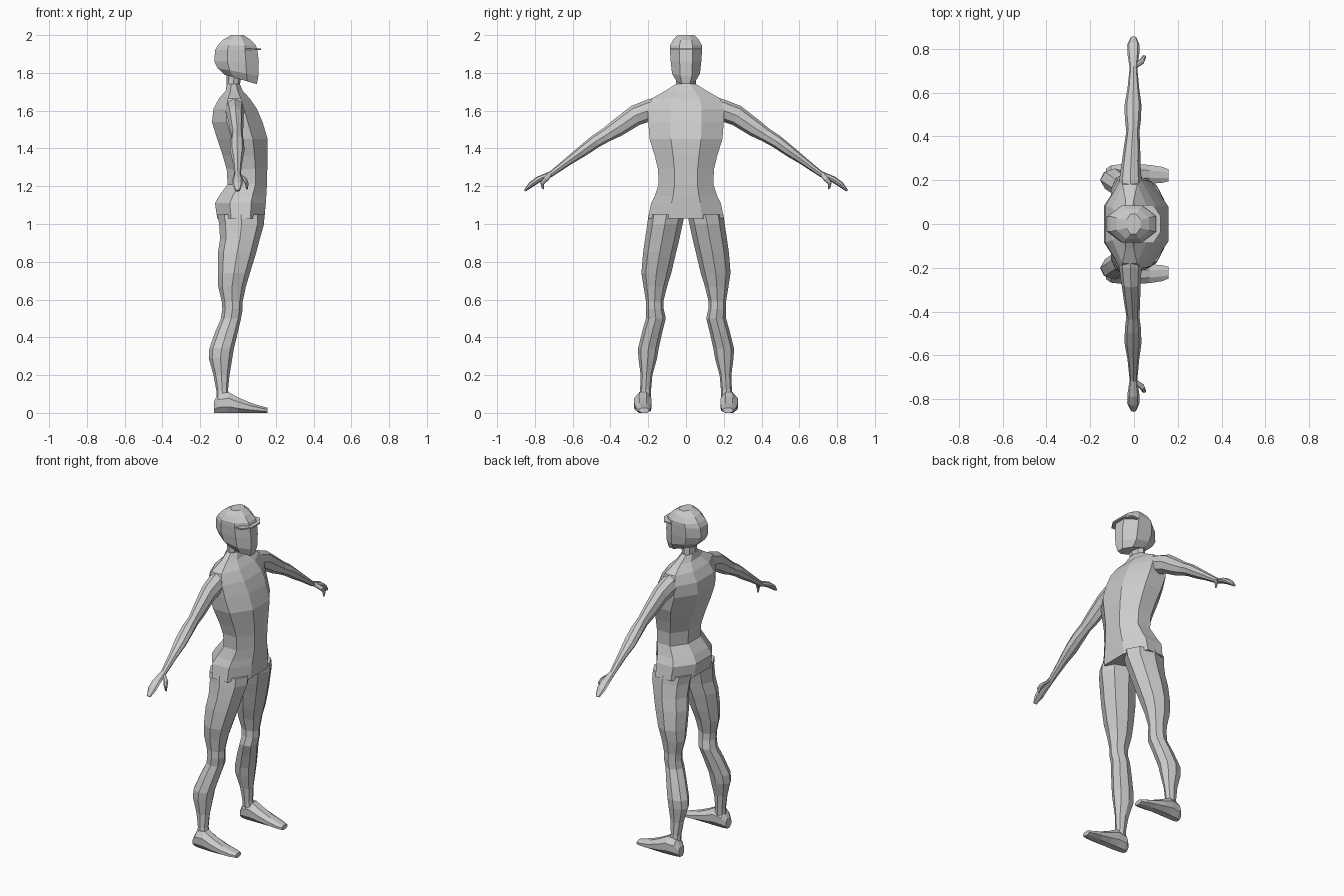
import bpy, bmesh, math
from mathutils import Vector

skin = bpy.data.materials.new("plain grey")
skin.diffuse_color = (0.6, 0.6, 0.6, 1)

ANGLES = [i * math.pi / 4 for i in range(8)]
ROUND = [(math.cos(a), math.sin(a)) for a in ANGLES]            # corner points on the axes
BLOCK = [(math.cos(a + math.pi / 8) / .924, math.sin(a + math.pi / 8) / .924) for a in ANGLES]


def loft(name, rings, section=ROUND, mirror=False):
    """Skin a tube through rings given as (centre, half axis u, half axis v)."""
    bm = bmesh.new()
    loops = [[bm.verts.new(Vector(c) + Vector(u) * a + Vector(v) * b) for a, b in section]
             for c, u, v in rings]
    n = len(section)
    for lo, hi in zip(loops, loops[1:]):
        for i in range(n):
            bm.faces.new((lo[i], lo[(i + 1) % n], hi[(i + 1) % n], hi[i]))
    bm.faces.new(loops[0][::-1])
    bm.faces.new(loops[-1])
    bmesh.ops.recalc_face_normals(bm, faces=bm.faces)
    mesh = bpy.data.meshes.new(name)
    bm.to_mesh(mesh)
    bm.free()
    mesh.materials.append(skin)
    obj = bpy.data.objects.new(name, mesh)
    bpy.context.collection.objects.link(obj)
    if mirror:
        mod = obj.modifiers.new("Mirror", 'MIRROR')
        mod.use_axis = (False, True, False)
    return obj


def level(z, x0, x1, y0, y1, tilt=0):
    """Horizontal ring from its x and y limits; tilt lowers the front."""
    return (((x0 + x1) / 2, (y0 + y1) / 2, z), ((x1 - x0) / 2, 0, -tilt), (0, (y1 - y0) / 2, 0))


# Torso: z, back x, front x, half width
torso = [(1.03, -.11, .14, .2), (1.11, -.122, .147, .185), (1.15, -.1, .15, .165),
         (1.21, -.055, .153, .145), (1.29, -.06, .155, .148), (1.36, -.08, .157, .165),
         (1.45, -.11, .157, .193), (1.54, -.138, .13, .2), (1.61, -.13, .1, .2),
         (1.665, -.1, .062, .18), (1.705, -.065, .025, .11), (1.74, -.058, .01, .055)]
loft("torso", [level(z, b, f, -w, w) for z, b, f, w in torso], BLOCK)
loft("neck", [level(1.70, -.065, .02, -.065, .065), level(1.74, -.06, .01, -.053, .053),
              level(1.84, -.06, .03, -.05, .05)])

# Legs: z, back x, front x, inner y, outer y
leg = [(1.05, -.11, .14, .008, .198), (1.0, -.1, .138, .018, .205), (.92, -.095, .115, .035, .217),
       (.85, -.106, .097, .052, .227), (.74, -.106, .063, .078, .236), (.67, -.105, .042, .1, .225),
       (.59, -.086, .025, .12, .212), (.55, -.083, .025, .118, .213), (.5, -.09, .016, .107, .212),
       (.43, -.12, .0, .125, .232), (.34, -.152, -.022, .145, .254), (.29, -.155, -.03, .153, .252),
       (.2, -.13, -.045, .178, .24), (.12, -.115, -.053, .185, .243), (.06, -.115, -.04, .187, .255)]
loft("leg", [level(*r) for r in leg], ROUND, True)

# Feet: x, inner y, outer y, top z
foot = [(-.128, .2, .252, .06), (-.105, .185, .268, .1), (-.05, .182, .274, .11),
        (.0, .183, .275, .082), (.07, .185, .27, .052), (.125, .187, .262, .035), (.157, .195, .25, .027)]
loft("foot", [((x, (a + b) / 2, h / 2), (0, (b - a) / 2, 0), (0, 0, h / 2))
              for x, a, b, h in foot], BLOCK, True)

# Arms and hands: top (y, z), bottom (y, z), back x, front x
arm = [((.1, 1.685), (.14, 1.53), -.07, .03), ((.2, 1.66), (.2, 1.54), -.068, .035),
       ((.29, 1.625), (.245, 1.525), -.058, .03), ((.38, 1.555), (.34, 1.468), -.045, .028),
       ((.44, 1.505), (.405, 1.438), -.035, .025), ((.5, 1.465), (.46, 1.408), -.042, .032),
       ((.56, 1.415), (.53, 1.362), -.043, .034), ((.63, 1.355), (.605, 1.318), -.03, .024),
       ((.72, 1.279), (.706, 1.252), -.02, .015), ((.79, 1.25), (.765, 1.226), -.03, .024),
       ((.83, 1.22), (.807, 1.2), -.031, .025), ((.858, 1.18), (.848, 1.172), -.015, .01)]
loft("arm", [(((b + f) / 2, (t[0] + u[0]) / 2, (t[1] + u[1]) / 2), ((f - b) / 2, 0, 0),
              (0, (t[0] - u[0]) / 2, (t[1] - u[1]) / 2)) for t, u, b, f in arm], ROUND, True)
thumb = [((.005, .72, 1.262), .011), ((.035, .742, 1.238), .013),
         ((.046, .762, 1.215), .01), ((.047, .758, 1.186), .005)]
loft("thumb", [(c, (r, 0, 0), (0, r, r * .5)) for c, r in thumb], ROUND, True)

# Helmeted head: z at middle, back x, front x, half width, front drop
head = [(1.765, -.07, .1, .05, .025), (1.805, -.108, .108, .074, .02), (1.86, -.125, .11, .081, 0),
        (1.92, -.122, .103, .085, 0), (1.945, -.108, .095, .085, 0), (1.975, -.08, .068, .068, 0),
        (2.0, -.035, .03, .045, 0)]
loft("head", [level(z, b, f, -w, w, d) for z, b, f, w, d in head], BLOCK)

# Thin peak around the brow
loft("peak", [level(1.92, .01, .122, -.086, .086), level(1.928, .01, .122, -.086, .086)], BLOCK)
